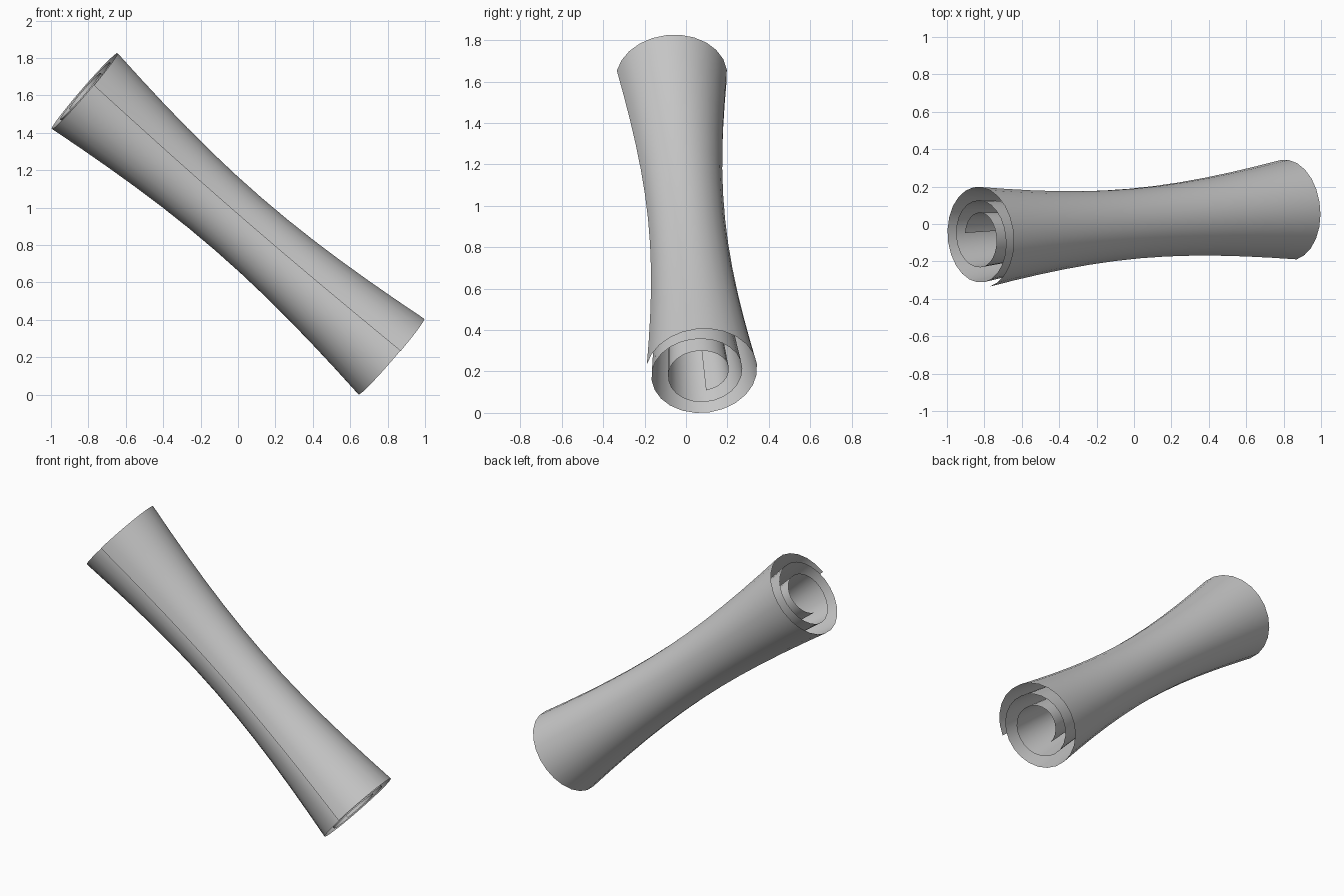
import bpy, bmesh, math
from mathutils import Vector

default = bpy.data.objects.get("Cube")
if default:
    bpy.data.objects.remove(default, do_unlink=True)

# Grey paper material
paper = bpy.data.materials.new("grey_paper")
paper.use_nodes = True
grey = (0.58, 0.58, 0.58, 1)
paper.diffuse_color = grey
paper.node_tree.nodes["Principled BSDF"].inputs["Base Color"].default_value = grey

# Tilted frame of the roll: long axis, upward and sideways directions
CENTRE = Vector((0, 0, 0.915))
HALF = Vector((0.82, 0.0725, -0.71))
axis = HALF.normalized()
side = Vector((0, 1, 0))
side = (side - axis * side.dot(axis)).normalized()
up = axis.cross(side)

# Radius of the rolled sheet at the rim, every quarter turn from the inner edge
RADII = [0.128, 0.135, 0.13, 0.16, 0.20, 0.20, 0.205, 0.238, 0.268, 0.272, 0.27, 0.268]
START, SWEEP = math.radians(169), math.radians(967)
AROUND, ALONG = 66, 12
WAIST = 0.7


def rim_radius(f):
    """Smooth interpolation through the quarter-turn radii."""
    s = f * (len(RADII) - 1)
    i = min(int(s), len(RADII) - 2)
    k = s - i
    p, a, b, q = (RADII[max(0, min(j, len(RADII) - 1))] for j in range(i - 1, i + 3))
    return a + 0.5 * k * (b - p + k * (2 * p - 5 * a + 4 * b - q + k * (3 * (a - b) + q - p)))


def flare(t):
    """Hyperbolic narrowing: full width at the ends, slim in the middle."""
    return math.sqrt(WAIST ** 2 + (1 - WAIST ** 2) * t * t)


# Rolled sheet: a spiral swept along the axis, faces pointing outwards
bm = bmesh.new()
rows = []
for j in range(ALONG + 1):
    t = 2 * j / ALONG - 1
    row = []
    for i in range(AROUND + 1):
        f = i / AROUND
        angle = START - SWEEP * f
        r = rim_radius(f) * flare(t)
        offset = up * math.cos(angle) + side * math.sin(angle)
        row.append(bm.verts.new(CENTRE + HALF * t + offset * r))
    rows.append(row)
for low, high in zip(rows, rows[1:]):
    for i in range(AROUND):
        bm.faces.new((low[i], high[i], high[i + 1], low[i + 1]))

# Rest the roll on the ground
lowest = min(v.co.z for v in bm.verts)
bmesh.ops.translate(bm, verts=bm.verts[:], vec=(0, 0, -lowest))

mesh = bpy.data.meshes.new("rolled_sheet")
bm.to_mesh(mesh)
bm.free()
mesh.materials.append(paper)
sheet = bpy.data.objects.new("rolled_sheet", mesh)
bpy.context.collection.objects.link(sheet)
for polygon in mesh.polygons:
    polygon.use_smooth = True
